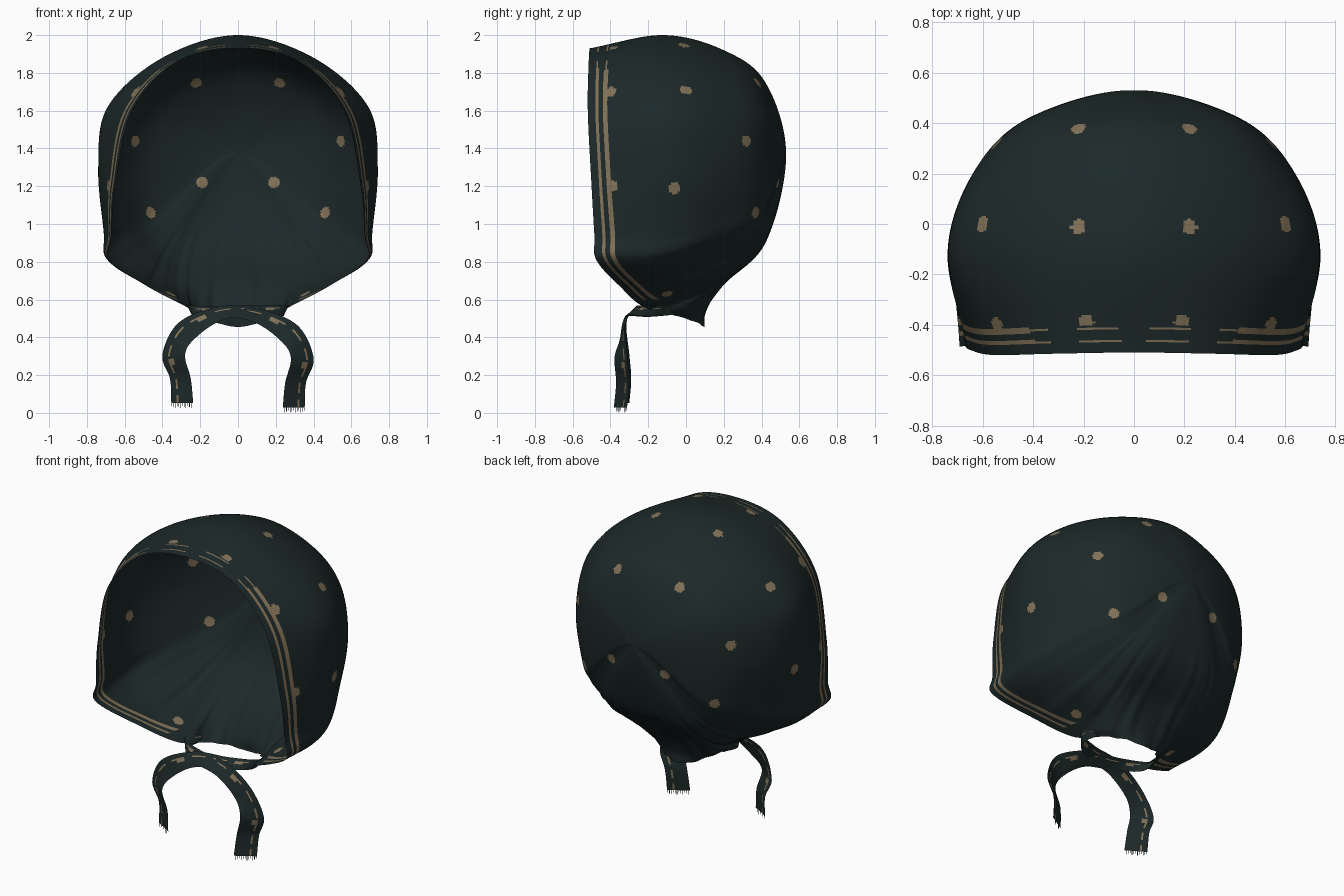
import bpy
import bmesh
import math
from mathutils import Vector
from mathutils.bvhtree import BVHTree

if "Cube" in bpy.data.objects:
    bpy.data.objects.remove(bpy.data.objects["Cube"])


def make_material(name, rgb):
    mat = bpy.data.materials.new(name)
    mat.use_nodes = True
    color = (*rgb, 1)
    mat.diffuse_color = color
    bsdf = mat.node_tree.nodes["Principled BSDF"]
    bsdf.inputs["Base Color"].default_value = color
    bsdf.inputs["Roughness"].default_value = 0.8
    return mat


MATERIALS = [make_material("dark_teal_cloth", (.012, .0215, .0215)),
             make_material("tan_print", (.22, .165, .095))]


def spline(a, b, c, d, t):
    """Point between b and c on a smooth curve."""
    return (b * 2 + (c - a) * t + (a * 2 - b * 5 + c * 4 - d) * t ** 2
            + (b * 3 - a - c * 3 + d) * t ** 3) / 2


def open_curve(points, steps):
    ends = [points[0] * 2 - points[1], *points, points[-1] * 2 - points[-2]]
    out = [spline(*ends[i:i + 4], s / steps)
           for i in range(len(points) - 1) for s in range(steps)]
    return out + [points[-1]]


def flip(p):
    return Vector((-p.x, p.y, p.z))


def finish(name, bm):
    for face in bm.faces:
        face.smooth = True
    mesh = bpy.data.meshes.new(name)
    bm.to_mesh(mesh)
    bm.free()
    for mat in MATERIALS:
        mesh.materials.append(mat)
    obj = bpy.data.objects.new(name, mesh)
    bpy.context.collection.objects.link(obj)
    return obj


# Half rings from the face opening to the back, each from crown to nape
HALF_RINGS = [
    [(0, -.51, 1.93), (.32, -.515, 1.86), (.56, -.52, 1.6), (.65, -.5, 1.2), (.67, -.485, .94),
     (.68, -.475, .81), (.48, -.35, .67), (.27, -.22, .56), (.17, 0, .5), (0, .1, .455)],
    [(0, -.12, 2), (.4, -.12, 1.88), (.69, -.12, 1.62), (.74, -.12, 1.3), (.71, -.12, .97),
     (.685, -.13, .82), (.49, -.13, .69), (.3, -.1, .6), (.19, .05, .54), (0, .11, .54)],
    [(0, .2, 1.92), (.38, .2, 1.8), (.59, .2, 1.58), (.64, .2, 1.3), (.61, .17, 1.03),
     (.57, .16, .91), (.45, .13, .77), (.32, .15, .69), (.19, .19, .68), (0, .2, .685)],
    [(0, .42, 1.75), (.24, .41, 1.69), (.38, .42, 1.55), (.42, .42, 1.33), (.41, .41, 1.1),
     (.39, .39, 1.02), (.34, .38, .95), (.27, .4, .92), (.16, .42, .91), (0, .425, .91)],
]
BACK = Vector((0, .53, 1.37))
AROUND, HEM_ROWS, ROWS, HEM_STEP = 504, 18, 200, .0085


def full_ring(half):
    pts = [Vector(p) for p in half]
    pts += [flip(p) for p in pts[-2:0:-1]]
    n, per = len(pts), AROUND // len(pts)
    return [spline(pts[i - 1], pts[i], pts[(i + 1) % n], pts[(i + 2) % n], s / per)
            for i in range(n) for s in range(per)]


def resample(line):
    """Even hem rows first, then the rest spread to the back."""
    total = [0]
    for a, b in zip(line, line[1:]):
        total.append(total[-1] + (b - a).length)
    hem = HEM_ROWS * HEM_STEP
    marks = [j * HEM_STEP for j in range(HEM_ROWS)]
    marks += [hem + (total[-1] - hem) * j / (ROWS - HEM_ROWS) for j in range(ROWS - HEM_ROWS)]
    out, k = [], 0
    for m in marks:
        while total[k + 1] < m:
            k += 1
        out.append(line[k].lerp(line[k + 1], (m - total[k]) / (total[k + 1] - total[k])))
    return out


def gather(p, angle):
    """Soft folds drawn in towards the neck."""
    low = max(0, min(1, (1 - p.z) / .4)) * max(0, min(1, (p.y + .3) / .3))
    wave = math.sin(angle * 24) + .5 * math.sin(angle * 41 + 1)
    out = Vector((p.x, p.y + .1, 0)).normalized()
    return p + out * wave * .006 * low


# Bonnet: spokes running from the opening to the back
rings = [full_ring(h) for h in HALF_RINGS]
bm = bmesh.new()
columns = []
for i in range(AROUND):
    spoke = [r[i] for r in rings]
    across = rings[-1][(AROUND // 2 + i) % AROUND]
    ctrl = [spoke[0] * 2 - spoke[1], *spoke, BACK, across]
    line = [spline(*ctrl[k:k + 4], s / 24) for k in range(len(spoke)) for s in range(24)]
    angle = 2 * math.pi * min(i, AROUND - i) / AROUND
    columns.append([bm.verts.new(gather(p, angle)) for p in resample(line + [BACK])])
pole = bm.verts.new(BACK)
row_of = {}
for i in range(AROUND):
    a, b = columns[i], columns[(i + 1) % AROUND]
    for j in range(ROWS - 1):
        row_of[bm.faces.new((a[j], b[j], b[j + 1], a[j + 1]))] = j
    row_of[bm.faces.new((a[-1], b[-1], pole))] = ROWS
bmesh.ops.recalc_face_normals(bm, faces=bm.faces[:])

# Printed dots, dropped on to the cloth from above, the side and behind
tree = BVHTree.FromBMesh(bm)
rays = [((x, y, 3), (0, 0, -1)) for x, y in [(.22, .38), (.22, -.01), (.19, -.39)]]
rays += [((3, y, z), (-1, 0, 0)) for y, z in [
    (0, 1.71), (.32, 1.44), (-.4, 1.7), (-.39, 1.2), (-.06, 1.19), (.37, 1.06), (-.1, .63)]]
rays += [((.19, 3, 1.22), (0, -1, 0))]
dots = []
for start, direction in rays:
    hit = tree.ray_cast(Vector(start), Vector(direction))[0]
    if hit:
        dots += [hit, flip(hit)]


def is_hem_stripe(row, c):
    """Two stripes along the hem, worn to thin dashes over the crown."""
    if c.z > 1.82:
        return row in (5, 11) and math.sin(abs(c.x) * 22 + row) > -.3
    return c.z > .6 and row in (5, 6, 10, 11, 12)


for face, row in row_of.items():
    c = face.calc_center_median()
    dot = row > 12 and any((c - d).length < .031 for d in dots)
    face.material_index = int(dot or is_hem_stripe(row, c))
finish("bonnet", bm)

# Ties: ribbons crossing under the chin, as centre points and half widths
TIE_PATH = [(.22, -.05, .54), (.25, -.18, .54), (.1, -.27, .54), (-.1, -.3, .52),
            (-.27, -.33, .43), (-.34, -.335, .3), (-.305, -.325, .17), (-.295, -.335, .04)]
TIE_WIDTH = [(0, .01, .02), (.015, .015, .03), (0, .035, .025), (-.015, .03, .035),
             (-.045, .015, .04), (-.06, .035, 0), (-.055, .035, 0), (-.058, .035, 0)]
ACROSS, STEPS = 12, 12


def make_tie(side, mirrored, shift):
    centre = open_curve([Vector(p) for p in TIE_PATH], STEPS)
    width = open_curve([Vector(p) for p in TIE_WIDTH], STEPS)
    last = len(centre) - 1
    bm = bmesh.new()

    def vert(p):
        return bm.verts.new(flip(p) if mirrored else p)

    grid = []
    for i, (c, w) in enumerate(zip(centre, width)):
        c = c + Vector(shift) * (i / last)
        grid.append([vert(c + w * (1 - 2 * j / ACROSS)) for j in range(ACROSS + 1)])
    for i in range(last):
        for j in range(ACROSS):
            face = bm.faces.new((grid[i][j], grid[i + 1][j], grid[i + 1][j + 1], grid[i][j + 1]))
            dash = j == 3 and i % 8 < 5
            dot = i % 22 in (18, 19, 20) and 3 <= j <= 5
            face.material_index = int(dash or dot)
    # Frayed threads at the end
    end, w = centre[-1] + Vector(shift), width[-1]
    for k in range(12):
        a = end + w * (.98 - k / 6.2)
        b = a - w * .05
        drop = Vector((0, 0, -.015 - .006 * (k % 3)))
        bm.faces.new([vert(p) for p in (a, b, b + drop, a + drop)])
    finish(side + "_tie", bm)


make_tie("left", False, (0, 0, .012))
make_tie("right", True, (0, -.012, -.012))
